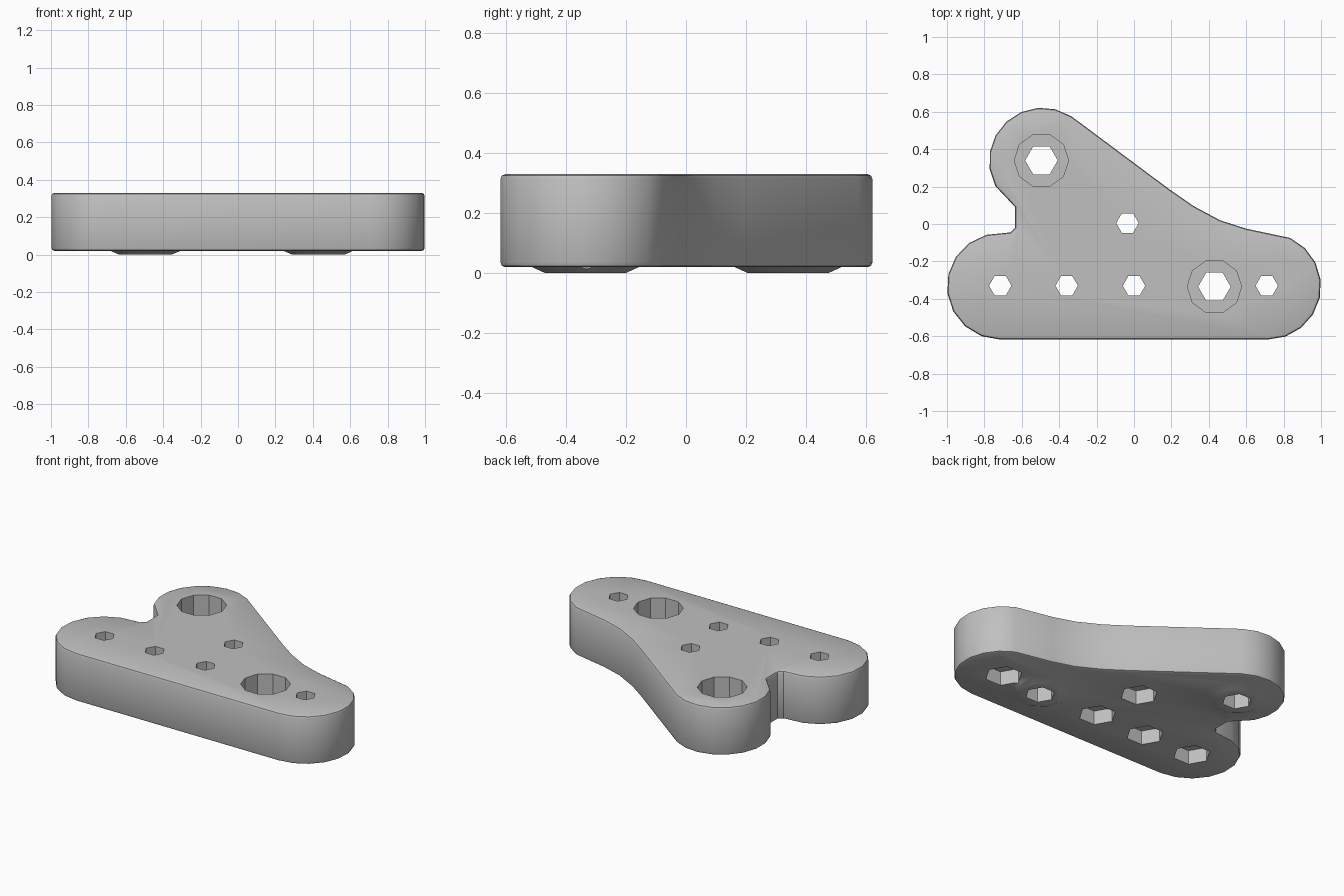
import bpy, bmesh, math
from mathutils import Matrix, Vector

cube = bpy.data.objects.get("Cube")
if cube:
    bpy.data.objects.remove(cube)

BOTTOM, TOP, END_R = 0.02, 0.33, 0.285
SMALL_HOLES = [(-0.715, -0.33), (-0.36, -0.33), (0, -0.33), (0.71, -0.33), (-0.035, 0.005)]
LARGE_HOLES = [(-0.495, 0.34), (0.43, -0.335)]

grey = bpy.data.materials.new("matte grey")
grey.use_nodes = True
grey.diffuse_color = (0.53, 0.53, 0.53, 1)
grey.node_tree.nodes["Principled BSDF"].inputs["Base Color"].default_value = grey.diffuse_color


def make_object(name, bm):
    bmesh.ops.recalc_face_normals(bm, faces=bm.faces)
    mesh = bpy.data.meshes.new(name)
    bm.to_mesh(mesh)
    bm.free()
    mesh.materials.append(grey)
    obj = bpy.data.objects.new(name, mesh)
    bpy.context.collection.objects.link(obj)
    return obj


def arc(cx, cy, start, end, steps):
    angles = [math.radians(start + (end - start) * i / steps) for i in range(steps + 1)]
    return [(cx + END_R * math.cos(a), cy + END_R * math.sin(a)) for a in angles]


def prisms(name, spots, low, high, r_low, r_high, sides, turn=90):
    """Cones or prisms standing at each spot, in one object."""
    bm = bmesh.new()
    for x, y in spots:
        place = Matrix.Translation((x, y, (low + high) / 2)) @ Matrix.Rotation(math.radians(turn), 4, "Z")
        bmesh.ops.create_cone(bm, cap_ends=True, segments=sides, radius1=r_low,
                              radius2=r_high, depth=high - low, matrix=place)
    return make_object(name, bm)


# Plate outline: three round ends, a flowing back edge and a side notch
outline = arc(0.715, -0.333, -90, 65, 8)
outline += [(0.6, -0.025), (0.46, 0.02), (0.32, 0.095), (0.19, 0.185)]
outline += arc(-0.49, 0.337, 57, 208, 8)
outline += [(-0.635, 0.09), (-0.635, -0.02), (-0.66, -0.045)]
outline += arc(-0.715, -0.333, 105, 270, 8)

bm = bmesh.new()
base = bm.faces.new([bm.verts.new((x, y, BOTTOM)) for x, y in outline])
grown = bmesh.ops.extrude_face_region(bm, geom=[base], use_keep_orig=True)
bmesh.ops.translate(bm, vec=Vector((0, 0, TOP - BOTTOM)),
                    verts=[g for g in grown["geom"] if isinstance(g, bmesh.types.BMVert)])
bmesh.ops.recalc_face_normals(bm, faces=bm.faces)
rims = [e for e in bm.edges if abs(e.verts[0].co.z - e.verts[1].co.z) < 0.001]
bmesh.ops.bevel(bm, geom=rims, offset=0.016, segments=2, profile=0.5, affect="EDGES")
plate = make_object("bracket_plate", bm)

# Shallow bosses below, then bolt holes, nut pockets and counterbores
steps = [
    ("UNION", prisms("boss", LARGE_HOLES, 0, 0.05, 0.14, 0.255, 10)),
    ("DIFFERENCE", prisms("bolt_holes", SMALL_HOLES, -0.1, 0.5, 0.06, 0.06, 6)),
    ("DIFFERENCE", prisms("nut_pockets", SMALL_HOLES, -0.1, 0.11, 0.11, 0.11, 6)),
    ("DIFFERENCE", prisms("large_bolt_holes", LARGE_HOLES, -0.1, 0.5, 0.087, 0.087, 6)),
    ("DIFFERENCE", prisms("counterbores", LARGE_HOLES, 0.11, 0.5, 0.145, 0.145, 10)),
]
bpy.context.view_layer.objects.active = plate
for operation, tool in steps:
    tool.hide_render = True
    mod = plate.modifiers.new(tool.name, "BOOLEAN")
    mod.operation, mod.object, mod.solver = operation, tool, "EXACT"
    bpy.ops.object.modifier_apply(modifier=mod.name)
    bpy.data.objects.remove(tool)

# Smooth the rounded sides and keep the crisp edges
bpy.ops.object.select_all(action="DESELECT")
plate.select_set(True)
bpy.ops.object.shade_smooth_by_angle(angle=math.radians(30))
